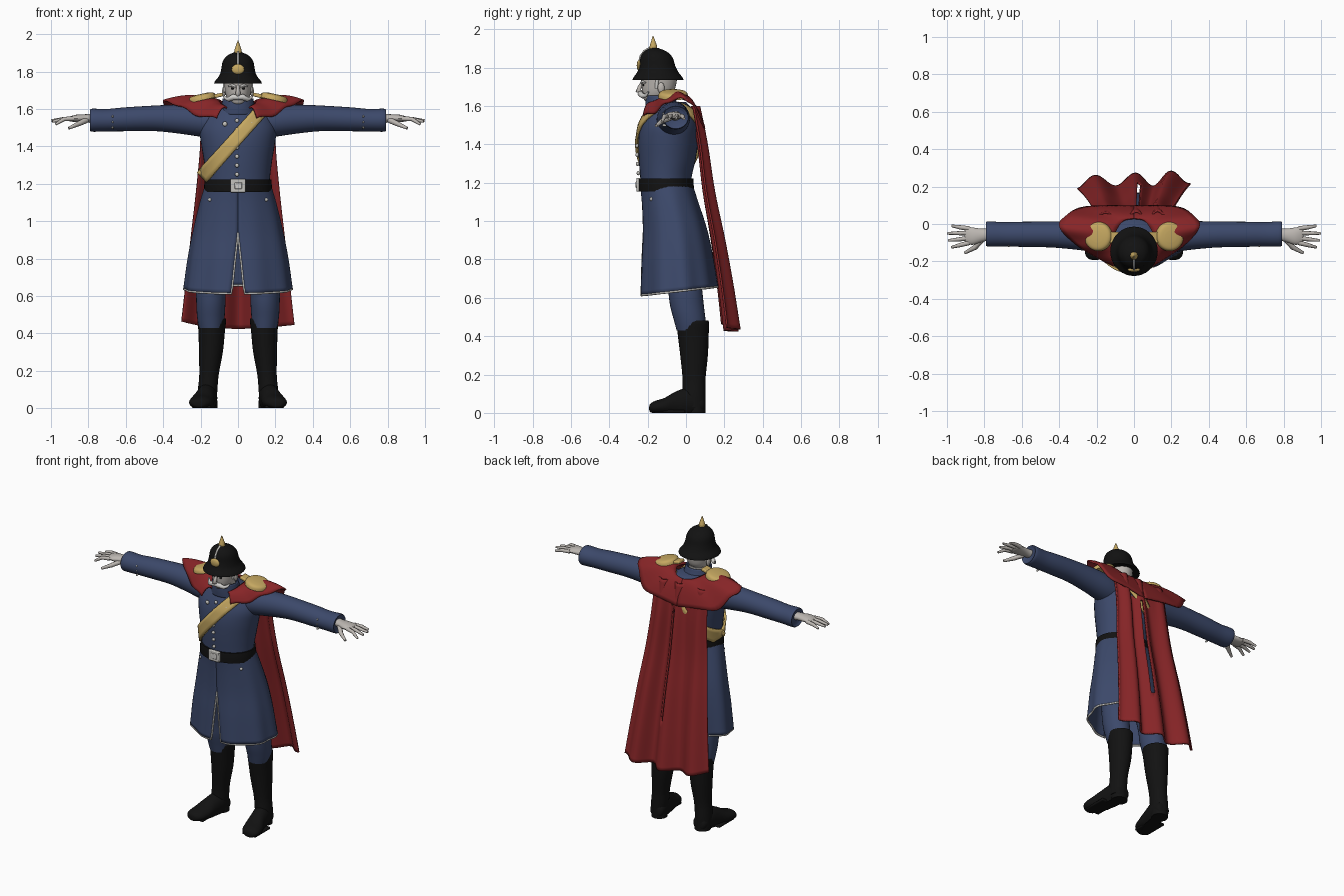
import bpy, bmesh
from math import sin, cos, pi, sqrt, radians, tau
from mathutils import Vector, Matrix

old = bpy.data.objects.get("Cube")
if old:
    bpy.data.objects.remove(old, do_unlink=True)


def material(name, r, g, b):
    m = bpy.data.materials.new(name)
    m.use_nodes = True
    m.diffuse_color = (r, g, b, 1)
    m.node_tree.nodes["Principled BSDF"].inputs["Base Color"].default_value = (r, g, b, 1)
    return m


NAVY = material("navy cloth", .045, .066, .145)
RED = material("crimson cloth", .24, .018, .02)
GOLD = material("gold", .56, .39, .12)
BLACK = material("black leather", .006, .006, .006)
SILVER = material("silver", .55, .54, .51)
SKIN = material("pale skin", .5, .47, .44)
HAIR = material("white hair", .62, .61, .59)


def finish(name, bm, mat, thick=0):
    bmesh.ops.recalc_face_normals(bm, faces=bm.faces)
    me = bpy.data.meshes.new(name)
    bm.to_mesh(me)
    bm.free()
    me.materials.append(mat)
    ob = bpy.data.objects.new(name, me)
    bpy.context.collection.objects.link(ob)
    if thick:
        mod = ob.modifiers.new("Thickness", "SOLIDIFY")
        mod.thickness, mod.offset = thick, 0
    return ob


def sample(rows, t):
    """Catmull-Rom through rows of numbers, t from 0 to 1."""
    k = min(int(t * (len(rows) - 1)), len(rows) - 2)
    f = t * (len(rows) - 1) - k
    a, b, c, d = (rows[min(max(k + i, 0), len(rows) - 1)] for i in (-1, 0, 1, 2))
    return [q + .5 * f * (r - p + f * (2 * p - 5 * q + 4 * r - s + f * (3 * (q - r) + s - p)))
            for p, q, r, s in zip(a, b, c, d)]


def loft(name, rows, mat, axis="z", side=1, n=28, steps=4, open_ends=False):
    """Skin of elliptical rings: (position, centre 1, centre 2, radius 1, radius 2)."""
    bm, rings = bmesh.new(), []
    count = (len(rows) - 1) * steps
    for i in range(count + 1):
        t, c1, c2, r1, r2 = sample(rows, i / count)
        ring = []
        for j in range(n):
            p, q = c1 + r1 * cos(tau * j / n), c2 + r2 * sin(tau * j / n)
            x, y, z = {"z": (p, q, t), "x": (t, p, q), "y": (p, t, q)}[axis]
            ring.append(bm.verts.new((x * side, y, max(z, 0))))
        rings.append(ring)
    for a, b in zip(rings, rings[1:]):
        for j in range(n):
            bm.faces.new((a[j], a[(j + 1) % n], b[(j + 1) % n], b[j]))
    if not open_ends:
        bm.faces.new(rings[0])
        bm.faces.new(rings[-1])
    return finish(name, bm, mat, .008 if open_ends else 0)


def sheet(name, fn, nu, nv, mat, thick=.008, hole=None):
    """Cloth grid from fn(u, v); hole(u, v) leaves faces out."""
    bm = bmesh.new()
    g = [[bm.verts.new(fn(i / nu, j / nv)) for j in range(nv + 1)] for i in range(nu + 1)]
    for i in range(nu):
        for j in range(nv):
            if not (hole and hole((i + .5) / nu, (j + .5) / nv)):
                bm.faces.new((g[i][j], g[i + 1][j], g[i + 1][j + 1], g[i][j + 1]))
    return finish(name, bm, mat, thick)


def tube(name, pts, radii, mat, n=10):
    """Tapered tube along points."""
    cu = bpy.data.curves.new(name, "CURVE")
    cu.dimensions, cu.bevel_depth, cu.bevel_resolution, cu.use_fill_caps = "3D", 1, 2, True
    sp = cu.splines.new("POLY")
    sp.points.add(len(pts) - 1)
    for p, co, r in zip(sp.points, pts, radii):
        p.co, p.radius = (*co, 1), r
    cu.materials.append(mat)
    ob = bpy.data.objects.new(name, cu)
    bpy.context.collection.objects.link(ob)


def ball(name, loc, size, mat, turn=0):
    bm = bmesh.new()
    m = Matrix.Translation(loc) @ Matrix.Rotation(turn, 4, "Y") @ Matrix.Diagonal((*size, 1))
    bmesh.ops.create_uvsphere(bm, u_segments=16, v_segments=10, radius=1, matrix=m)
    return finish(name, bm, mat)


def box(name, loc, size, mat, turn=0):
    bm = bmesh.new()
    m = Matrix.Translation(loc) @ Matrix.Rotation(turn, 4, "Y") @ Matrix.Diagonal((*size, 1))
    bmesh.ops.create_cube(bm, size=1, matrix=m)
    ob = finish(name, bm, mat)
    mod = ob.modifiers.new("Bevel", "BEVEL")
    mod.width, mod.segments = .006, 2
    return ob


# Coat body
TORSO = [(1.15, 0, -.1, .172, .135), (1.22, 0, -.105, .17, .133), (1.32, 0, -.098, .182, .148),
         (1.42, 0, -.092, .198, .156), (1.5, 0, -.085, .205, .15), (1.57, 0, -.08, .17, .125),
         (1.62, 0, -.09, .1, .09)]
loft("coat_body", TORSO, NAVY, n=40)


def chest(x, z, front=-1, gap=.008):
    """Point on the coat body surface."""
    for a, b in zip(TORSO, TORSO[1:]):
        if z <= b[0] or b is TORSO[-1]:
            f = min(max((z - a[0]) / (b[0] - a[0]), 0), 1)
            _, _, cy, rx, ry = (p + (q - p) * f for p, q in zip(a, b))
            break
    k = max(0, 1 - (x / (rx + gap)) ** 2)
    return Vector((x, cy + front * (ry + gap) * sqrt(k), z))


# Coat skirt, open at the front, with trim round the hem
SKIRT = [(1.2, -.105, .17, .133), (1.1, -.085, .2, .142), (.95, -.06, .235, .163),
         (.8, -.048, .263, .182), (.635, -.038, .285, .197)]


def skirt(u, v):
    z, cy, rx, ry = sample(SKIRT, v)
    gap = .13 * max(0, v - .5) * 2
    a = -pi / 2 + gap + u * (tau - 2 * gap)
    k = 1 + .025 * v * sin(9 * a)
    return rx * k * cos(a), cy + ry * k * sin(a), z + v * .022 * sin(a)


sheet("coat_skirt", skirt, 72, 20, NAVY)
hem = [skirt(0, .5 + i / 16) for i in range(8)] + [skirt(i / 72, 1) for i in range(73)]
hem += [skirt(1, 1 - i / 16) for i in range(1, 9)]
tube("hem_trim", hem, [.006] * len(hem), SILVER)

# Belt, buckle and buttons
loft("belt", [(1.155, 0, -.103, .182, .146), (1.19, 0, -.105, .181, .145), (1.222, 0, -.105, .178, .143)], BLACK, n=40)
box("buckle_frame", (0, -.25, 1.19), (.082, .018, .072), SILVER)
box("buckle_centre", (.002, -.259, 1.19), (.04, .008, .034), HAIR)
for i in range(7):
    ball("coat_button", chest(-.005, 1.25 + i * .048), (.011, .009, .011), SILVER)
for s in (-1, 1):
    ball("collar_button", chest(s * .07, 1.52), (.013, .009, .013), SILVER)
    ball("pocket_button", (s * .15, -.18, 1.115), (.01, .01, .01), SILVER)

# Diagonal sash, front and back
for label, front in (("front", -1), ("back", 1)):
    def sash(u, v, front=front):
        z = 1.235 + u * .36
        x = -.18 + (z - 1.25) / 1.12
        w = (v - .5) * .072
        return chest(x - .72 * w, z + .68 * w, front, .012)
    sheet("sash_" + label, sash, 28, 4, GOLD, .012)

# Collar, neck and head
loft("collar", [(1.57, 0, -.115, .1, .09), (1.61, 0, -.128, .086, .08), (1.655, 0, -.135, .078, .072)], NAVY, open_ends=True)
loft("neck", [(1.56, 0, -.12, .06, .06), (1.66, 0, -.13, .056, .058)], SKIN)
loft("head", [(1.622, 0, -.175, .022, .03), (1.635, 0, -.165, .045, .055), (1.67, 0, -.148, .064, .08),
              (1.71, 0, -.142, .072, .09), (1.76, 0, -.14, .075, .092), (1.81, 0, -.14, .06, .07)], SKIN)
tube("nose", [(0, -.228, 1.725), (0, -.24, 1.7), (0, -.25, 1.68), (0, -.228, 1.672)], [.008, .011, .014, .012], SKIN)
for s in (-1, 1):
    tube("moustache", [(0, -.236, 1.662), (s * .025, -.237, 1.664), (s * .05, -.225, 1.652), (s * .066, -.208, 1.656),
                       (s * .08, -.195, 1.675)], [.013, .016, .013, .009, .003], HAIR)
    ball("ear", (s * .075, -.13, 1.695), (.01, .018, .028), SKIN)
    ball("eye", (s * .027, -.222, 1.71), (.011, .006, .007), BLACK)
    tube("eyebrow", [(s * .012, -.232, 1.72), (s * .03, -.228, 1.728), (s * .05, -.212, 1.722)], [.006, .007, .004], HAIR)
    tube("sideburn", [(s * .071, -.15, 1.74), (s * .069, -.155, 1.69)], [.01, .008], HAIR)

# Spiked helmet
loft("helmet", [(1.74, 0, -.146, .118, .124), (1.737, 0, -.146, .127, .132), (1.75, 0, -.146, .122, .127),
                (1.778, 0, -.147, .1, .107), (1.81, 0, -.15, .09, .094), (1.855, 0, -.154, .081, .083),
                (1.885, 0, -.16, .058, .058), (1.902, 0, -.165, .022, .022)], BLACK, n=36)
loft("spike", [(1.892, 0, -.168, .026, .026), (1.905, 0, -.17, .02, .02), (1.915, 0, -.17, .019, .019),
               (1.965, 0, -.172, .002, .002)], GOLD, n=14)
ball("helmet_plate", (0, -.245, 1.812), (.034, .012, .028), GOLD)
tube("helmet_ridge", [(0, -.243, 1.83), (0, -.236, 1.86), (0, -.217, 1.887), (0, -.188, 1.903)], [.006] * 4, SILVER)

# Mantle over the shoulders: inner edge then outer edge, front to back
MANTLE = [(.06, -.19, 1.605, .1, -.222, 1.55), (.09, -.15, 1.625, .2, -.16, 1.57), (.1, -.1, 1.64, .28, -.1, 1.62),
          (.1, -.05, 1.645, .35, -.015, 1.64), (.08, -.01, 1.635, .32, .04, 1.6), (.05, .02, 1.625, .23, .09, 1.5),
          (0, .03, 1.62, 0, .095, 1.47)]
for s in (-1, 1):
    def mantle(u, v, s=s):
        p = sample(MANTLE, u)
        a, b = Vector(p[:3]), Vector(p[3:])
        q = a.lerp(b, v) + Vector((0, 0, .1 * v * (1 - v) + .006 * v * sin(u * 30)))
        return q.x * s * (1 + (.14 * v if s < 0 else 0)), q.y, q.z
    sheet("mantle", mantle, 36, 10, RED, .01)

# Hanging cape with folds and a narrow centre slit
CAPE = [(1.6, .05, .2), (1.4, .085, .2), (1.15, .118, .222), (.9, .165, .25), (.65, .205, .277), (.425, .235, .302)]


def cape(u, v):
    z, y, w = sample(CAPE, v)
    k = 2 * u - 1
    y += (.012 + .022 * v) * cos(3 * pi * k) + .008 * sin(13 * k) * (1 - .4 * v)
    return k * w, y + .012 * v * k, z + .03 * v * k * k * (1 - .3 * k)


sheet("cape", cape, 60, 30, RED, .01, lambda u, v: .53 < u < .56 and .17 < v < .75)

for s in (-1, 1):
    # Sleeve with cuff
    loft("sleeve", [(.1, -.07, 1.52, .085, .08), (.2, -.065, 1.535, .086, .083), (.32, -.06, 1.546, .076, .077),
                    (.45, -.056, 1.55, .069, .068), (.6, -.055, 1.545, .067, .064), (.7, -.055, 1.54, .065, .06),
                    (.785, -.053, 1.54, .067, .061), (.783, -.053, 1.54, .05, .045)], NAVY, "x", s)
    for z in (1.5, 1.53, 1.56):
        ball("cuff_button", (s * .67, -.112, z), (.006, .012, .007), SILVER)

    # Hand with spread fingers
    loft("palm", [(.76, -.055, 1.548, .032, .026), (.81, -.06, 1.55, .035, .022), (.86, -.065, 1.55, .046, .02),
                  (.895, -.06, 1.547, .045, .014), (.905, -.06, 1.546, .03, .008)], SKIN, "x", s, 16)
    for y, tip, length, drop in ((-.1, -.125, .975, .03), (-.075, -.088, .992, .015), (-.048, -.05, .998, .01), (-.025, -.01, .975, .014)):
        tube("finger", [(s * .88, y, 1.548), (s * .93, (y + tip) / 2, 1.546), (s * length, tip, 1.548 - drop)],
             [.013, .0115, .007], SKIN)
    tube("thumb", [(s * .81, -.08, 1.54), (s * .85, -.125, 1.522), (s * .905, -.155, 1.497)], [.016, .014, .008], SKIN)

    # Epaulette
    ep = loft("epaulette", [(-.04, 0, 0, .07, .072), (-.02, 0, 0, .076, .078), (.012, 0, 0, .075, .077),
                            (.028, 0, 0, .062, .064), (.034, 0, 0, .03, .03)], GOLD)
    ep.location, ep.rotation_euler = (s * .19, -.067, 1.647), (0, s * .22, 0)
    box("epaulette_strap", (s * .125, -.072, 1.668), (.09, .06, .02), GOLD, s * .22)

    # Trouser leg, boot shaft and foot
    loft("trouser_leg", [(.43, .143, .025, .066, .074), (.48, .145, .02, .073, .082), (.56, .145, .005, .078, .088),
                         (.68, .14, -.01, .08, .09), (1.0, .09, -.06, .085, .1)], NAVY, side=s)
    loft("boot_shaft", [(.03, .165, .042, .05, .06), (.1, .162, .042, .052, .06), (.18, .155, .042, .052, .06),
                        (.3, .145, .042, .064, .072), (.4, .141, .038, .07, .08), (.475, .14, .035, .076, .084),
                        (.477, .14, .035, .062, .07)], BLACK, side=s)
    loft("boot_foot", [(.1, .16, .04, .02, .025), (.085, .16, .045, .045, .047), (.02, .165, .055, .054, .075),
                       (-.05, .178, .045, .056, .068), (-.11, .193, .035, .064, .044), (-.16, .203, .03, .058, .033),
                       (-.186, .207, .026, .035, .022), (-.192, .208, .024, .012, .008)], BLACK, "y", s, 24)
    loft("boot_heel", [(0, .16, .052, .05, .05), (.04, .16, .052, .05, .05)], BLACK, side=s)
    box("boot_sole", (s * .195, -.085, .008), (.1, .16, .016), BLACK)

# Smooth shading with sharp edges kept
for ob in bpy.context.scene.objects:
    ob.select_set(ob.type == "MESH")
    if ob.type == "MESH":
        bpy.context.view_layer.objects.active = ob
bpy.ops.object.shade_smooth_by_angle(angle=radians(45))
